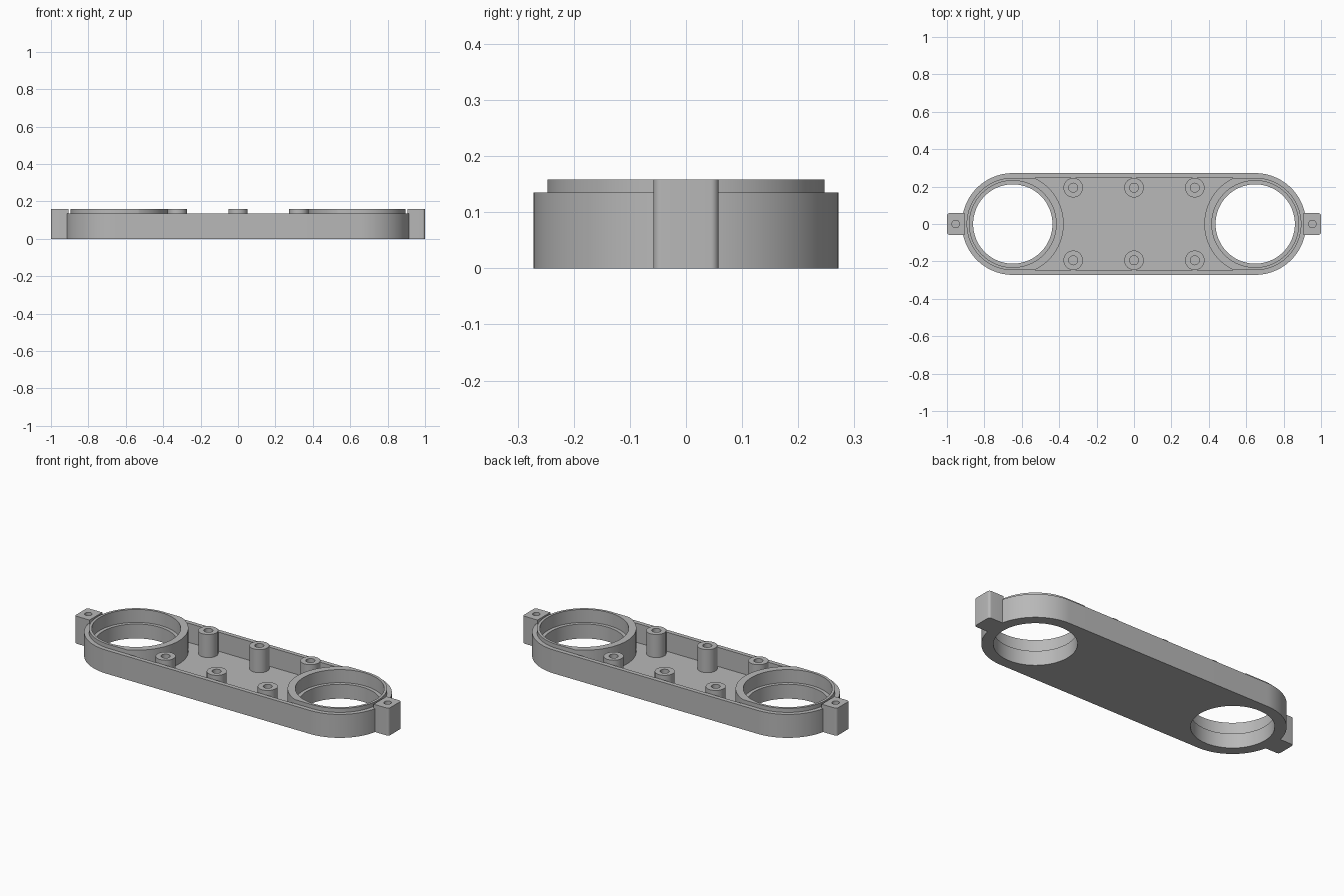
import bpy, bmesh
from math import pi, cos, sin

if "Cube" in bpy.data.objects:
    bpy.data.objects.remove(bpy.data.objects["Cube"], do_unlink=True)

# Main dimensions
END_X = 0.648        # centre of each rounded end
OUTER_R = 0.272
INNER_R = 0.247      # inside face of the rim
FLOOR_Z = 0.025
RIM_Z = 0.135
TOP_Z = 0.158        # top of collars, posts and tabs
LEDGE_Z = 0.083

grey = bpy.data.materials.new("plain_grey")
grey.use_nodes = True
grey.diffuse_color = (0.48, 0.48, 0.48, 1)
grey.node_tree.nodes["Principled BSDF"].inputs["Base Color"].default_value = (0.48, 0.48, 0.48, 1)


def prism(name, outline, z0, z1):
    """Extrude a closed counter-clockwise outline from z0 up to z1."""
    bm = bmesh.new()
    low = [bm.verts.new((x, y, z0)) for x, y in outline]
    high = [bm.verts.new((x, y, z1)) for x, y in outline]
    bm.faces.new(low[::-1])
    bm.faces.new(high)
    n = len(outline)
    for i in range(n):
        j = (i + 1) % n
        bm.faces.new((low[i], low[j], high[j], high[i]))
    mesh = bpy.data.meshes.new(name)
    bm.to_mesh(mesh)
    bm.free()
    mesh.materials.append(grey)
    obj = bpy.data.objects.new(name, mesh)
    bpy.context.collection.objects.link(obj)
    return obj


def arc(cx, cy, r, start, end, n):
    angles = [start + (end - start) * i / n for i in range(n + 1)]
    return [(cx + r * cos(a), cy + r * sin(a)) for a in angles]


def circle(cx, cy, r, n=96):
    return arc(cx, cy, r, 0, 2 * pi, n)[:-1]


def stadium(r):
    return (arc(END_X, 0, r, -pi / 2, pi / 2, 48)
            + arc(-END_X, 0, r, pi / 2, 3 * pi / 2, 48))


def combine(obj, other, operation):
    """Apply a boolean and discard the helper."""
    mod = obj.modifiers.new(operation.lower(), 'BOOLEAN')
    mod.operation = operation
    mod.solver = 'EXACT'
    mod.object = other
    bpy.context.view_layer.objects.active = obj
    bpy.ops.object.modifier_apply(modifier=mod.name)
    bpy.data.objects.remove(other, do_unlink=True)


def smooth(obj):
    bpy.ops.object.select_all(action='DESELECT')
    obj.select_set(True)
    bpy.context.view_layer.objects.active = obj
    bpy.ops.object.shade_smooth_by_angle(angle=pi / 6)


# Tray: rounded slab with a cavity between the two collars
tray = prism("tray", stadium(OUTER_R), 0, RIM_Z)
cavity = prism("cavity_cutter", stadium(INNER_R), FLOOR_Z, 0.3)
for side in (-1, 1):
    combine(cavity, prism("collar_keep", circle(side * END_X, 0, OUTER_R), -0.1, 0.4), 'DIFFERENCE')
combine(tray, cavity, 'DIFFERENCE')

# Raised collars with a stepped through bore
for side in (-1, 1):
    collar = prism("collar", circle(side * END_X, 0, OUTER_R), 0.05, TOP_Z)
    combine(collar, prism("collar_trim", stadium(INNER_R), 0, 0.3), 'INTERSECT')
    combine(tray, collar, 'UNION')
    combine(tray, prism("bore", circle(side * END_X, 0, 0.212), -0.1, 0.3), 'DIFFERENCE')
    combine(tray, prism("counterbore", circle(side * END_X, 0, 0.232), LEDGE_Z, 0.3), 'DIFFERENCE')
smooth(tray)

# Six hollow screw posts
for x, place in ((-0.325, "right"), (0, "middle"), (0.325, "left")):
    for y, end in ((-0.194, "front"), (0.194, "back")):
        post = prism(f"screw_post_{end}_{place}", circle(x, y, 0.052, 40), FLOOR_Z - 0.005, TOP_Z)
        combine(post, prism("post_hole", circle(x, y, 0.024, 32), 0.05, 0.3), 'DIFFERENCE')
        smooth(post)

# End tabs with rounded outer corners and a blind screw hole
HALF, ROUND = 0.058, 0.014
for side, place in ((-1, "right"), (1, "left")):
    outline = ([(0.905, HALF), (0.905, -HALF)]
               + arc(1 - ROUND, -HALF + ROUND, ROUND, -pi / 2, 0, 6)
               + arc(1 - ROUND, HALF - ROUND, ROUND, 0, pi / 2, 6))
    outline = [(side * x, side * y) for x, y in outline]
    tab = prism(f"end_tab_{place}", outline, 0, TOP_Z)
    combine(tab, prism("tab_hole", circle(side * 0.953, 0, 0.02, 32), 0.05, 0.3), 'DIFFERENCE')
    smooth(tab)
